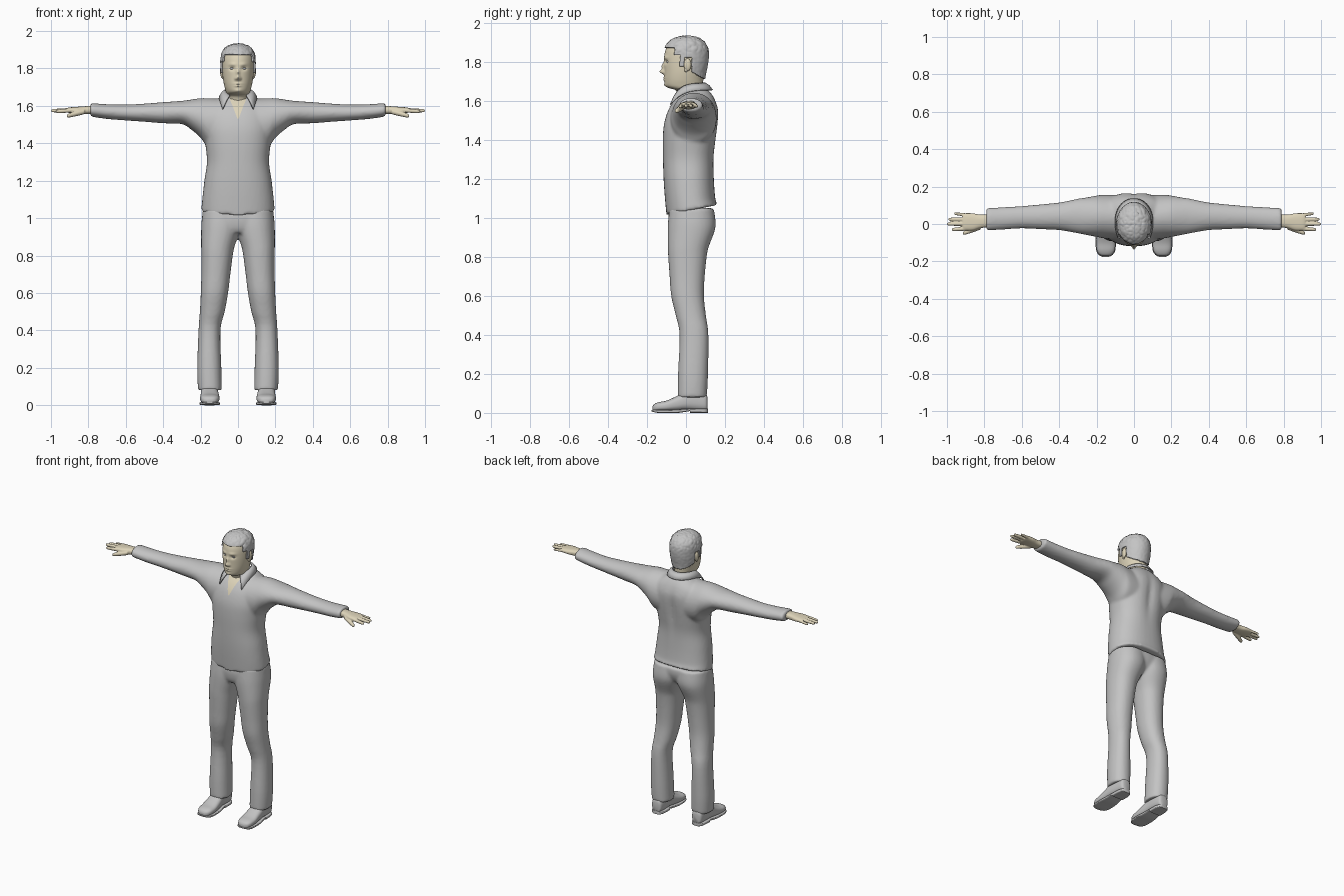
import bpy
import bmesh
import math
from mathutils import Vector, noise

default_cube = bpy.data.objects.get("Cube")
if default_cube:
    bpy.data.objects.remove(default_cube, do_unlink=True)


def make_material(name, colour):
    material = bpy.data.materials.new(name)
    material.use_nodes = True
    material.diffuse_color = colour
    material.node_tree.nodes["Principled BSDF"].inputs["Base Color"].default_value = colour
    return material


grey = make_material("soft grey", (0.55, 0.55, 0.55, 1))
skin = make_material("pale skin", (0.73, 0.66, 0.49, 1))


def smooth_rows(rows, steps):
    """Pass a smooth spline through a list of section rows."""
    padded = [rows[0]] + rows + [rows[-1]]
    result = []
    for a, b, c, d in zip(padded, padded[1:], padded[2:], padded[3:]):
        for step in range(steps):
            t = step / steps
            result.append([q + t * ((r - p) + t * ((2*p - 5*q + 4*r - s) + t * (3*q - p - 3*r + s))) / 2
                           for p, q, r, s in zip(a, b, c, d)])
    return result + [rows[-1]]


def loft(bm, axis, rows, segments=40, steps=4, power=2.0, sides=(1,)):
    """Each row: position on the axis, then low and high limits across it."""
    for side in sides:
        rings = []
        for pos, low_a, high_a, low_b, high_b in smooth_rows(rows, steps):
            ring = []
            for i in range(segments):
                angle = math.tau * i / segments
                c, s = math.cos(angle), math.sin(angle)
                c = math.copysign(abs(c) ** (2 / power), c)
                s = math.copysign(abs(s) ** (2 / power), s)
                a = (low_a + high_a) / 2 + c * (high_a - low_a) / 2
                b = (low_b + high_b) / 2 + s * (high_b - low_b) / 2
                x, y, z = {"x": (pos, a, b), "y": (a, pos, b), "z": (a, b, pos)}[axis]
                ring.append(bm.verts.new((side * x, y, z)))
            rings.append(ring)
        for lower, upper in zip(rings, rings[1:]):
            for i in range(segments):
                j = (i + 1) % segments
                bm.faces.new((lower[i], lower[j], upper[j], upper[i]))
        bm.faces.new(rings[0])
        bm.faces.new(rings[-1])
    bmesh.ops.recalc_face_normals(bm, faces=bm.faces)


def bump(bm, x, z, width, height, depth, front=True):
    """Push a soft round patch of the front or back along y, on both sides."""
    for v in bm.verts:
        if (v.co.y < -0.03) if front else (v.co.y > 0.06):
            u, w = (abs(v.co.x) - x) / width, (v.co.z - z) / height
            v.co.y += depth * math.exp(-u * u - w * w)


def finish(bm, name, material, voxel=0, relax=0):
    """Turn a bmesh into an object, fusing overlapping shells if asked."""
    mesh = bpy.data.meshes.new(name)
    bm.to_mesh(mesh)
    bm.free()
    obj = bpy.data.objects.new(name, mesh)
    bpy.context.collection.objects.link(obj)
    mesh.materials.append(material)
    if voxel:
        fuse = obj.modifiers.new("fuse", "REMESH")
        fuse.mode = "VOXEL"
        fuse.voxel_size = voxel
        fuse.use_smooth_shade = True
        blend = obj.modifiers.new("blend", "SMOOTH")
        blend.factor = 0.5
        blend.iterations = relax
    else:
        bpy.ops.object.select_all(action="DESELECT")
        obj.select_set(True)
        bpy.context.view_layer.objects.active = obj
        bpy.ops.object.shade_smooth_by_angle(angle=math.radians(50))
    return obj


def mirrored(rows):
    """Rows given as height, half width, front, back."""
    return [(z, -w, w, front, back) for z, w, front, back in rows]


BOTH = (1, -1)

# Shirt: torso and sleeves fused together
bm = bmesh.new()
loft(bm, "z", mirrored([
    (1.035, .197, -.10, .162), (1.1, .191, -.108, .15), (1.2, .18, -.115, .143),
    (1.3, .166, -.118, .143), (1.4, .175, -.119, .156), (1.48, .185, -.113, .166),
    (1.55, .18, -.092, .168), (1.6, .16, -.062, .153), (1.635, .11, -.03, .133),
    (1.66, .07, -.02, .11)]), power=2.3)
bump(bm, 0, 1.45, .03, .13, -.014, front=False)
for v in bm.verts:
    if v.co.z < 1.09:
        v.co.z += 0.19 * v.co.y * min(1, (1.09 - v.co.z) / 0.05)
loft(bm, "x", [
    (.08, -.085, .155, 1.36, 1.637), (.16, -.077, .157, 1.38, 1.641), (.2, -.069, .152, 1.43, 1.641),
    (.25, -.06, .143, 1.473, 1.634), (.3, -.05, .135, 1.503, 1.627), (.4, -.033, .115, 1.507, 1.62),
    (.5, -.028, .105, 1.515, 1.612), (.6, -.024, .096, 1.522, 1.607), (.7, -.03, .09, 1.53, 1.609),
    (.79, -.036, .086, 1.543, 1.615)], sides=BOTH)
shirt = finish(bm, "shirt", grey, voxel=.009, relax=6)

# Trousers: two legs and the hips fused together
bm = bmesh.new()
loft(bm, "z", [
    (1.05, -.02, .187, -.085, .142), (.98, -.02, .195, -.092, .152), (.93, -.01, .197, -.094, .146),
    (.85, .018, .197, -.093, .116), (.8, .028, .196, -.091, .106), (.7, .041, .196, -.084, .096),
    (.6, .053, .199, -.076, .092), (.5, .071, .204, -.053, .102), (.4, .094, .211, -.033, .115),
    (.2, .089, .218, -.041, .113), (.08, .086, .214, -.043, .107)], power=2.2, sides=BOTH)
loft(bm, "z", mirrored([
    (.92, .09, -.07, .08), (.95, .16, -.085, .12), (1, .19, -.091, .142),
    (1.05, .187, -.085, .142)]), power=2.3)
finish(bm, "trousers", grey, voxel=.009, relax=5)

# Shoes with soles and heels
bm = bmesh.new()
loft(bm, "y", [
    (-.172, .135, .166, .012, .032), (-.163, .117, .186, .008, .045), (-.14, .103, .199, .008, .055),
    (-.1, .099, .203, .008, .063), (-.05, .102, .2, .01, .085), (0, .107, .198, .014, .11),
    (.06, .11, .192, .01, .115), (.1, .117, .186, .01, .1), (.11, .13, .172, .014, .08)],
    power=2.6, sides=BOTH)
finish(bm, "shoes", grey)
bm = bmesh.new()
loft(bm, "y", [
    (-.176, .135, .168, .008, .016), (-.165, .114, .189, .004, .016), (-.14, .1, .202, 0, .016),
    (-.09, .096, .206, 0, .016), (-.04, .101, .203, 0, .018), (.02, .108, .196, .009, .022)],
    power=5, sides=BOTH)
loft(bm, "y", [
    (.02, .107, .197, 0, .022), (.07, .107, .195, 0, .022), (.1, .115, .188, 0, .022),
    (.112, .13, .173, 0, .022)], power=5, sides=BOTH)
finish(bm, "soles", grey)

# Hands: palm, four fingers and thumb fused together
bm = bmesh.new()
loft(bm, "x", [
    (.76, -.015, .052, 1.557, 1.601), (.82, -.022, .05, 1.556, 1.598), (.86, -.034, .057, 1.558, 1.595),
    (.9, -.034, .058, 1.562, 1.592), (.916, -.03, .055, 1.566, 1.588)], power=2.5, sides=BOTH)
fingers = [((.89, -.024, 1.576), (.975, -.03, 1.57), .011),
           ((.89, .001, 1.578), (1, 0, 1.574), .011),
           ((.89, .024, 1.578), (.992, .025, 1.574), .011),
           ((.88, .046, 1.577), (.962, .056, 1.572), .009),
           ((.82, -.016, 1.57), (.915, -.05, 1.546), .014)]
for base, tip, radius in fingers:
    rows = []
    for along, scale in ((0, 1), (.4, 1), (.75, .9), (.93, .75), (1, .3)):
        x, y, z = Vector(base).lerp(Vector(tip), along)
        r = radius * scale
        rows.append((x, y - r, y + r, z - r, z + r))
    loft(bm, "x", rows, segments=16, sides=BOTH)
finish(bm, "hands", skin, voxel=.0035, relax=3)

# Head and neck with a modelled face
head_rows = mirrored([
    (1.58, .06, -.03, .085), (1.63, .058, -.04, .085), (1.655, .06, -.054, .087),
    (1.666, .062, -.088, .088), (1.68, .066, -.106, .088), (1.71, .074, -.111, .089),
    (1.75, .081, -.112, .096), (1.8, .085, -.113, .106), (1.85, .085, -.108, .108),
    (1.885, .077, -.093, .097), (1.907, .06, -.07, .075), (1.92, .034, -.04, .045),
    (1.925, .006, -.005, .01)])
bm = bmesh.new()
loft(bm, "z", head_rows, segments=128, steps=9)
for patch in [
        (0, 1.75, .011, .012, -.024), (0, 1.777, .009, .016, -.012),    # nose
        (.013, 1.745, .006, .007, -.007),                               # nostrils
        (.031, 1.80, .015, .010, .010), (.03, 1.822, .02, .008, -.005),  # sockets, brows
        (0, 1.719, .021, .004, -.005), (0, 1.707, .017, .005, -.006),   # lips
        (0, 1.68, .018, .01, -.005)]:                                   # chin
    bump(bm, *patch)
finish(bm, "head", skin)


def hairline(y):
    """Lowest height of the hair at a given depth of the head."""
    if y < -.055:
        return 1.872
    if y < -.03:
        return 1.835
    if y < -.01:
        return 1.775
    return 1.825 if y < .028 else 1.75 - .6 * (y - .028)


# Short hair, a rough shell over the skull
bm = bmesh.new()
loft(bm, "z", head_rows, segments=128, steps=9)
bare = []
for f in bm.faces:
    centre = f.calc_center_median()
    if centre.z < hairline(centre.y):
        bare.append(f)
bmesh.ops.delete(bm, geom=bare, context="FACES")
bm.normal_update()
for v in bm.verts:
    rough = .0035 if v.co.z > 1.85 else .0012
    v.co += v.normal * rough * noise.noise(v.co * 70)
hair = finish(bm, "hair", grey)
shell = hair.modifiers.new("thickness", "SOLIDIFY")
shell.thickness = .009
shell.offset = 1

# Ears and eyes
for name, material, place, size in [
        ("ear", skin, (.086, .008, 1.785), (.010, .019, .032)),
        ("ear_lobe", skin, (.083, .001, 1.76), (.008, .010, .013)),
        ("eye", grey, (.031, -.089, 1.80), (.013, .012, .008))]:
    bm = bmesh.new()
    for side in BOTH:
        ball = bmesh.ops.create_uvsphere(bm, u_segments=20, v_segments=12, radius=1)["verts"]
        for v in ball:
            v.co = Vector((side * place[0], place[1], place[2])) + v.co * Vector(size)
    finish(bm, name + "s", material)

# Open neckline, a skin patch laid on the chest
bm = bmesh.new()
grid = []
for i in range(13):
    t = i / 12
    half = .004 + .042 * t
    grid.append([bm.verts.new((half * (j / 4 - 1), -.11 + .07 * t, 1.535 + .11 * t)) for j in range(9)])
for low, high in zip(grid, grid[1:]):
    for j in range(8):
        bm.faces.new((low[j], low[j + 1], high[j + 1], high[j]))
patch = finish(bm, "open_neckline", skin)
wrap = patch.modifiers.new("lay on shirt", "SHRINKWRAP")
wrap.target = shirt
wrap.wrap_mode = "ABOVE_SURFACE"
wrap.offset = .004

# Folded collar with two pointed ends
bm = bmesh.new()
columns = []
for i in range(-24, 25):
    t = i / 24
    fold, edge = math.radians(140) * t, math.radians(125) * t
    top = Vector((.068 * math.sin(fold), .02 + .078 * math.cos(fold), 1.69 - .035 * t ** 4))
    low = Vector((.1 * math.sin(edge), .027 + .108 * math.cos(edge) - .045 * abs(t) ** 3,
                  1.655 - .075 * t ** 6))
    middle = top.lerp(low, .5) + Vector((0, 0, .006))
    columns.append([bm.verts.new(p) for p in (top, middle, low)])
for a, b in zip(columns, columns[1:]):
    for k in range(2):
        bm.faces.new((a[k], a[k + 1], b[k + 1], b[k]))
collar = finish(bm, "collar", grey)
cloth = collar.modifiers.new("cloth", "SOLIDIFY")
cloth.thickness = .007
cloth.offset = 0
